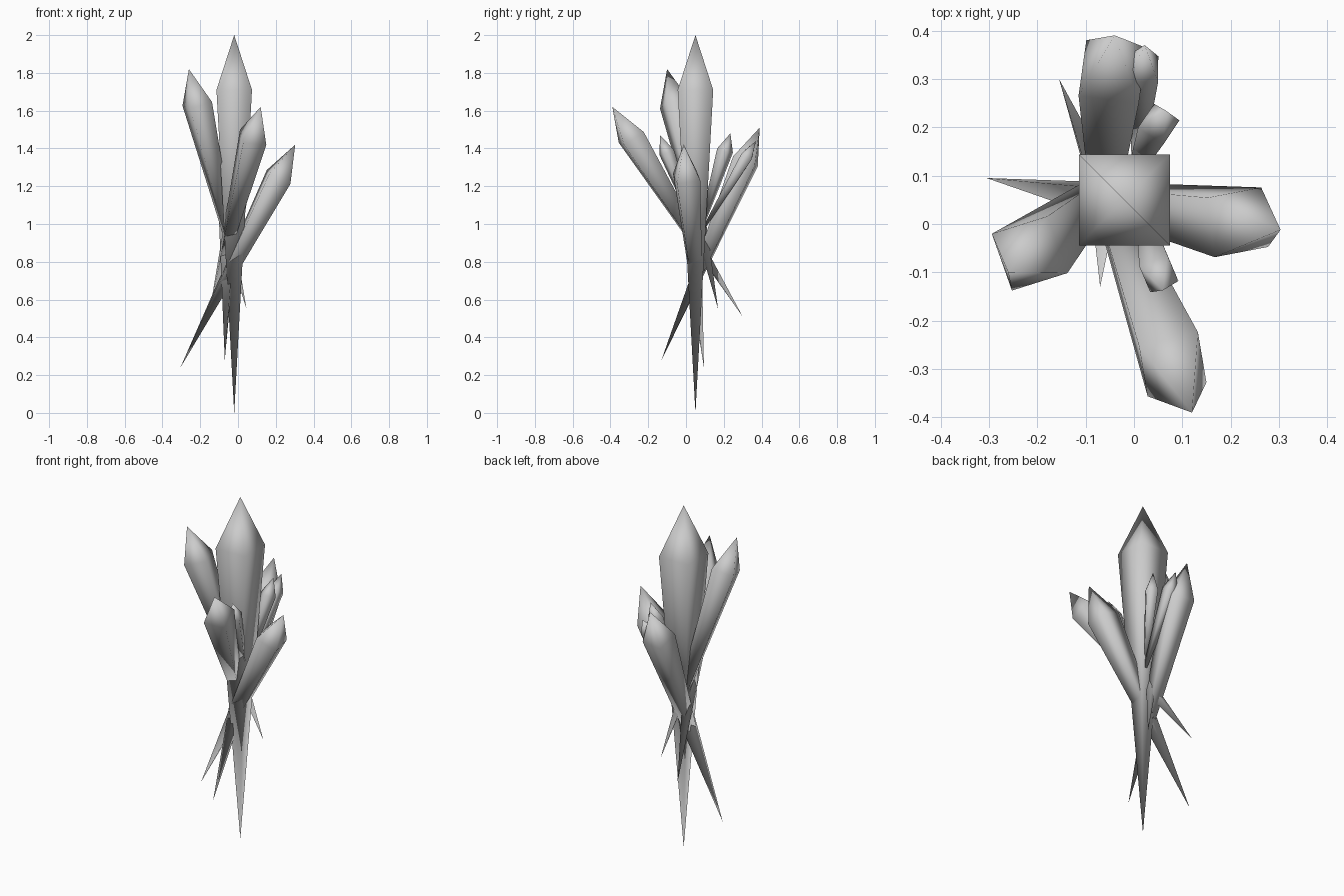
import bpy
from mathutils import Vector

if "Cube" in bpy.data.objects:
    bpy.data.objects.remove(bpy.data.objects["Cube"])


def crystal(name, bottom, top, corner):
    """Four-sided spike, widest at 85.5% of its length; corner = xy direction of one edge."""
    b, t = Vector(bottom), Vector(top)
    length = (t - b).length
    axis = (t - b).normalized()
    # lift the xy corner direction into the plane across the axis
    z = -(corner[0] * axis.x + corner[1] * axis.y) / axis.z
    u = Vector((corner[0], corner[1], z)).normalized()
    v = axis.cross(u)
    r = 0.0665 * length
    c = b + axis * length * 0.855
    verts = [b, c + u * r, c + v * r, c - u * r, c - v * r, t]
    faces = []
    for i in range(4):
        j = (i + 1) % 4
        faces += [(0, 1 + j, 1 + i), (1 + i, 1 + j, 5)]
    mesh = bpy.data.meshes.new(name)
    mesh.from_pydata(verts, [], faces)
    for p in mesh.polygons:
        p.use_smooth = True
    ob = bpy.data.objects.new(name, mesh)
    bpy.context.collection.objects.link(ob)


# tall upright crystal
crystal("main_crystal", (-0.02, 0.05, 0), (-0.02, 0.05, 2), (1, 1))

# four medium leaning crystals
crystal("left_crystal", (0.045, 0.17, 0.55), (-0.26, -0.10, 1.82), (-0.079, 0.041))
crystal("right_crystal", (-0.305, 0.095, 0.24), (0.303, -0.012, 1.42), (0.048, 0.072))
crystal("front_crystal", (-0.155, 0.30, 0.51), (0.12, -0.39, 1.62), (0.055, 0.07))
crystal("back_crystal", (-0.07, -0.13, 0.28), (-0.04, 0.39, 1.51), (-0.054, 0.065))

# three small crystals
crystal("small_crystal_front", (0.0, 0.10, 0.85), (0.06, -0.137, 1.47), (0.04, -0.015))
crystal("small_crystal_mid", (-0.03, 0.04, 0.85), (0.065, 0.235, 1.48), (-0.01, 0.043))
crystal("small_crystal_back", (0.0, 0.03, 0.87), (0.022, 0.37, 1.44), (0.03, 0.025))
